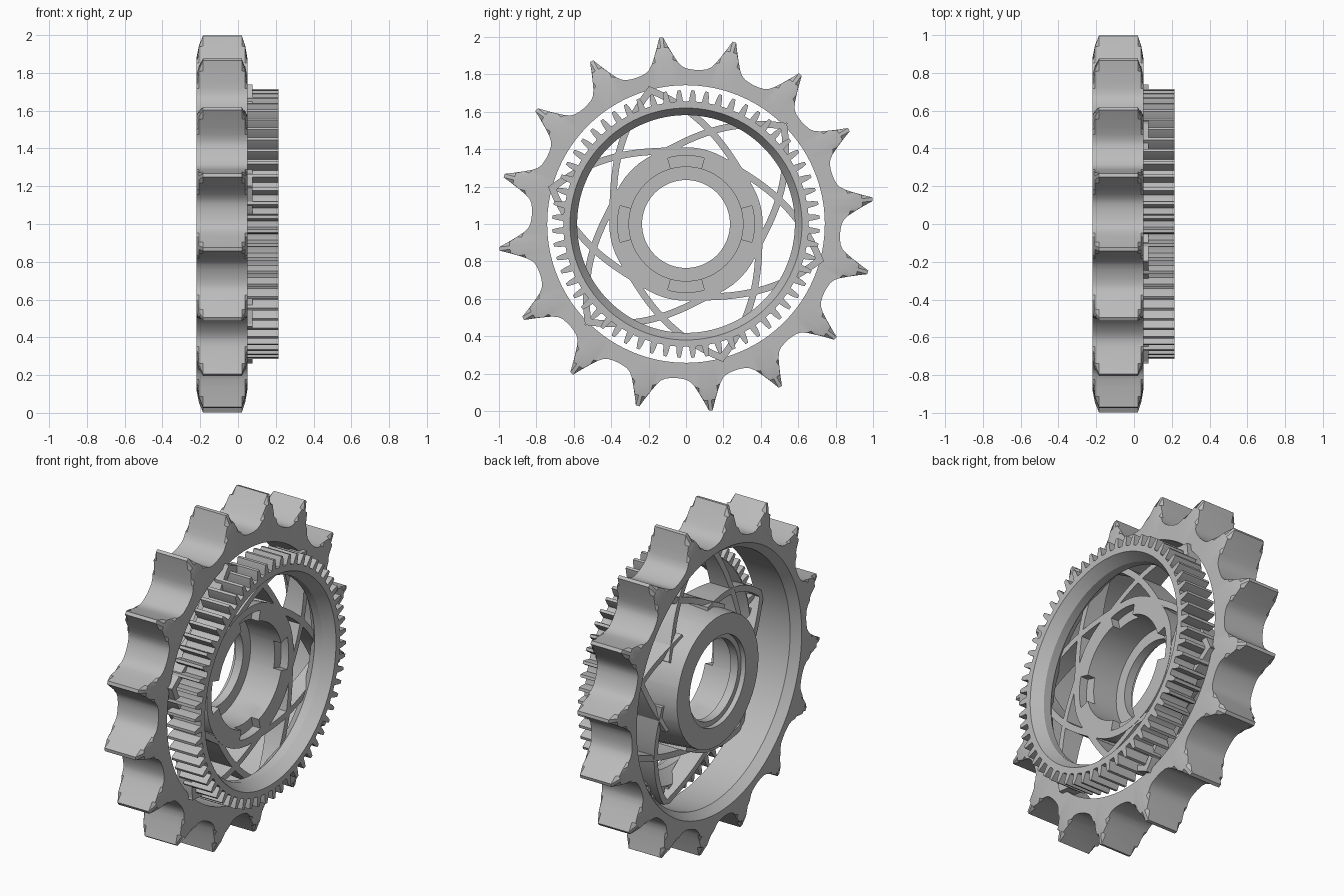
import bpy, bmesh, math
from math import cos, sin, radians

if "Cube" in bpy.data.objects:
    bpy.data.objects.remove(bpy.data.objects["Cube"], do_unlink=True)

steel = bpy.data.materials.new("grey_steel")
steel.use_nodes = True
GREY = (0.5, 0.5, 0.5, 1)
steel.diffuse_color = GREY
steel.node_tree.nodes["Principled BSDF"].inputs["Base Color"].default_value = GREY


def at(x, r, a):
    """Point at radius r and angle a (degrees) around the axle."""
    return (x, r * cos(radians(a)), 1 + r * sin(radians(a)))


def finish(name, bm):
    bmesh.ops.recalc_face_normals(bm, faces=bm.faces)
    me = bpy.data.meshes.new(name)
    bm.to_mesh(me)
    bm.free()
    me.materials.append(steel)
    ob = bpy.data.objects.new(name, me)
    bpy.context.collection.objects.link(ob)
    bpy.ops.object.select_all(action='DESELECT')
    ob.select_set(True)
    bpy.context.view_layer.objects.active = ob
    bpy.ops.object.shade_smooth_by_angle(angle=radians(30))
    return ob


def bridge(bm, loops, closed):
    """Join neighbouring rings of vertices with quads."""
    pairs = list(zip(loops, loops[1:]))
    if closed:
        pairs.append((loops[-1], loops[0]))
    for p, q in pairs:
        n = len(p)
        for i in range(n):
            j = (i + 1) % n
            bm.faces.new((p[i], p[j], q[j], q[i]))


def wheel(name, count, start, shape, section):
    """Closed section turned round the axle. shape is half of one sector as
    (phase, radius); each section entry is (x, radius, use_shape)."""
    sector = [(-p, r) for p, r in reversed(shape) if 0 < p < 0.5] + list(shape)
    step = 360 / count
    samples = [(start + (k + p) * step, r) for k in range(count) for p, r in sector]
    bm = bmesh.new()
    loops = []
    for x, radius, shaped in section:
        loops.append([bm.verts.new(at(x, min(radius, r) if shaped else radius, a))
                      for a, r in samples])
    bridge(bm, loops, True)
    return finish(name, bm)


# Outer sprocket: 16 pointed teeth with chamfered crowns
wheel("sprocket_ring", 16, 7.6,
      [(0.025, 1.006), (0.08, 0.955), (0.14, 0.91), (0.2, 0.872), (0.26, 0.847),
       (0.33, 0.833), (0.42, 0.827), (0.5, 0.825)],
      [(-0.22, 0.88, True), (-0.207, 0.95, True), (-0.185, 1.1, True),
       (0.02, 1.1, True), (0.038, 0.95, True), (0.05, 0.88, True),
       (0.05, 0.742, False), (-0.17, 0.742, False), (-0.22, 0.78, False)])

# Inner spur gear: fine teeth on a flared rim
wheel("spur_gear", 60, 3,
      [(0.11, 0.716), (0.2, 0.69), (0.26, 0.657), (0.5, 0.655)],
      [(0.03, 1, True), (0.215, 1, True), (0.215, 0.62, False),
       (0.15, 0.582, False), (0.1, 0.582, False), (0.03, 0.65, False)])

# Hub: stepped bore with four key slots
wheel("hub", 4, 0,
      [(0, 0.366), (0.06, 0.366), (0.12, 0.366), (0.172, 0.366), (0.173, 0.305),
       (0.25, 0.305), (0.33, 0.305), (0.42, 0.305), (0.5, 0.305)],
      [(0.08, 0.41, False), (0.08, 1, True), (0.03, 1, True), (0.03, 0.305, False),
       (-0.13, 0.305, False), (-0.13, 0.235, False), (-0.18, 0.235, False),
       (-0.18, 0.265, False), (-0.21, 0.265, False), (-0.21, 0.385, False)])


# Spokes: curved blades sweeping off the hub both ways and crossing
def spoke(name, middle, side):
    bm = bmesh.new()
    loops = []
    steps = 28
    for i in range(steps + 1):
        t = i / steps
        a = middle + side * (-42 + 73 * t)
        r = 0.395 + 0.355 * t * t
        slope = math.atan2(0.71 * t, r * radians(73))
        dr, da = 0.018 * cos(slope), -side * math.degrees(0.018 * sin(slope) / r)
        back = -0.13 + 0.13 * t
        front = 0.078
        loops.append([bm.verts.new(at(x, r + s * dr, a + s * da))
                      for x, s in ((back, -1), (front, -1), (front, 1), (back, 1))])
    bridge(bm, loops, False)
    bm.faces.new(loops[0])
    bm.faces.new(loops[-1])
    finish(name, bm)


for k in range(6):
    spoke(f"spoke_forward_{k + 1}", 15 + 60 * k, 1)
    spoke(f"spoke_reverse_{k + 1}", 15 + 60 * k, -1)
